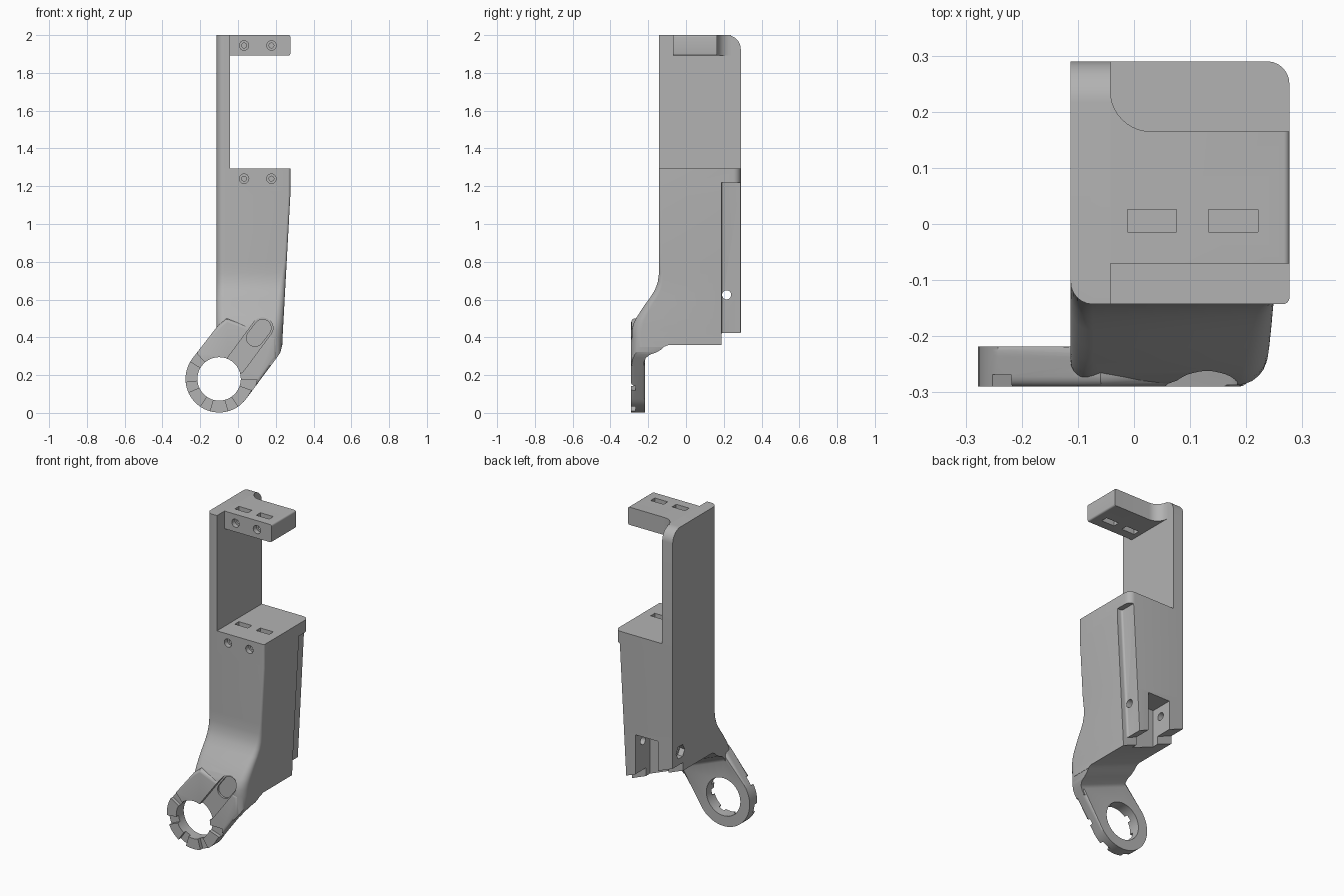
import bpy, bmesh, math
from mathutils import Vector

cube = bpy.data.objects.get("Cube")
if cube:
    bpy.data.objects.remove(cube, do_unlink=True)

grey = bpy.data.materials.new("plain grey")
grey.use_nodes = True
grey.diffuse_color = (0.45, 0.45, 0.45, 1)
grey.node_tree.nodes["Principled BSDF"].inputs["Base Color"].default_value = (0.45, 0.45, 0.45, 1)


def make(name, bm):
    bmesh.ops.recalc_face_normals(bm, faces=bm.faces)
    mesh = bpy.data.meshes.new(name)
    bm.to_mesh(mesh)
    bm.free()
    mesh.materials.append(grey)
    ob = bpy.data.objects.new(name, mesh)
    bpy.context.collection.objects.link(ob)
    return ob


def prism(name, axis, pts, a, b, bevel=None, width=0.0, segments=4):
    """Extrude a 2D outline along an axis, optionally rounding chosen edges."""
    def place(p, d):
        q = list(p)
        q.insert("xyz".index(axis), d)
        return q
    bm = bmesh.new()
    lo = [bm.verts.new(place(p, a)) for p in pts]
    hi = [bm.verts.new(place(p, b)) for p in pts]
    bm.faces.new(lo)
    bm.faces.new(hi)
    for i in range(len(pts)):
        j = (i + 1) % len(pts)
        bm.faces.new((lo[i], lo[j], hi[j], hi[i]))
    if bevel:
        edges = [e for e in bm.edges if bevel(*[v.co for v in e.verts])]
        bmesh.ops.bevel(bm, geom=edges, offset=width, segments=segments,
                        profile=0.5, affect='EDGES', clamp_overlap=True)
    return make(name, bm)


def arc(cx, cy, r, start, end, n):
    return [(cx + r * math.cos(math.radians(start + (end - start) * i / n)),
             cy + r * math.sin(math.radians(start + (end - start) * i / n)))
            for i in range(n + 1)]


def circle(cx, cy, r, n=32):
    return arc(cx, cy, r, 0, 360, n)[:-1]


def rect(x0, x1, y0, y1):
    return [(x0, y0), (x1, y0), (x1, y1), (x0, y1)]


def combine(ob, tool, op='DIFFERENCE'):
    mod = ob.modifiers.new("combine", 'BOOLEAN')
    mod.operation, mod.object, mod.solver = op, tool, 'EXACT'
    dg = bpy.context.evaluated_depsgraph_get()
    mesh = bpy.data.meshes.new_from_object(ob.evaluated_get(dg))
    ob.modifiers.clear()
    ob.data = mesh
    bpy.data.objects.remove(tool, do_unlink=True)


def lerp(table, z):
    for (z0, v0), (z1, v1) in zip(table, table[1:]):
        if z <= z1:
            return v0 + (v1 - v0) * max(0, z - z0) / (z1 - z0)
    return table[-1][1]


LEFT, INNER, RIGHT, FRONT, BACK = -0.113, -0.042, 0.277, -0.143, 0.29
SHELF, TOP = 1.295, 2.0

# Body: stacked rounded sections that taper and swell forward at the foot
front_line = [(0.25, -0.288), (0.44, -0.287), (0.47, -0.279), (0.5, -0.265), (0.57, -0.22),
              (0.61, -0.19), (0.65, -0.165), (0.69, -0.15), (0.74, FRONT), (SHELF, FRONT)]
right_line = [(0.25, 0.23), (0.33, 0.232), (1.15, RIGHT), (SHELF, RIGHT)]
corner_line = [(0.25, 0.055), (0.45, 0.055), (0.8, 0.014), (SHELF, 0.012)]
bm = bmesh.new()
rings = []
for z in (0.25, 0.4, 0.44, 0.455, 0.47, 0.5, 0.535, 0.57, 0.61, 0.65, 0.69, 0.74, 0.8, 1.15, SHELF):
    y, x, r = lerp(front_line, z), lerp(right_line, z), lerp(corner_line, z)
    outline = (arc(LEFT + 0.04, y + 0.04, 0.04, 180, 270, 6) + arc(x - r, y + r, r, 270, 360, 6)
               + arc(x - 0.04, BACK - 0.04, 0.04, 0, 90, 6) + [(LEFT, BACK)])
    rings.append([bm.verts.new((*p, z)) for p in outline])
for lo, hi in zip(rings, rings[1:]):
    for i in range(len(lo)):
        j = (i + 1) % len(lo)
        bm.faces.new((lo[i], lo[j], hi[j], hi[i]))
bm.faces.new(rings[0])
bm.faces.new(rings[-1])
body = make("bracket_body", bm)

# Sloping underside with a stepped back edge
under = prism("underside_cutter", "x",
              [(-0.222, -0.4), (-0.222, 0.25), (-0.212, 0.28), (-0.19, 0.302), (-0.16, 0.314),
               (-0.135, 0.33), (-0.115, 0.35), (-0.09, 0.36), (0.188, 0.36), (0.188, 0.41),
               (0.5, 0.41), (0.5, -0.4)], -0.4, 0.5)
for v in under.data.vertices:
    v.co.z += 0.4 * (0.235 - v.co.x)
combine(body, under)

# Angled lower right side of the foot
combine(body, prism("foot_side_cutter", "y",
                    [(-0.2, -0.245), (0.21, 0.298), (0.225, 0.322), (0.232, 0.35),
                     (0.5, 0.35), (0.5, -0.4)], -0.5, 0.5))

# Recessed strip and pocket on the back
combine(body, prism("strip_cutter", "y", [(0.245, 1.22), (0.5, 1.22), (0.5, 0.2), (0.19, 0.2)],
                    0.188, 0.5, lambda p, q: p.x < 0.3 and q.x < 0.3 and p.y < 0.2 and q.y < 0.2, 0.012))
combine(body, prism("pocket_cutter", "z", rect(-0.012, 0.14, 0.15, 0.5), 0.2, 0.69))
combine(body, prism("cross_hole", "x", circle(0.215, 0.625, 0.024), -0.5, 0.5))
combine(body, prism("cross_hole_recess", "x", circle(0.215, 0.625, 0.042, 6), -0.5, -0.08))

# Ring plate: slanted strap ending in a round eye
CX, CZ, R = -0.1, 0.18, 0.178
strap = arc(CX, CZ, R, 143, 323, 32) + [(0.205, 0.292), (0.2, 0.4), (-0.06, 0.5), (-0.108, 0.46)]
plate = prism("ring_plate", "y", strap, -0.29, -0.218,
              lambda p, q: abs(p.y - q.y) < 0.001, 0.018)
combine(body, plate, 'UNION')
combine(body, prism("eye_cutter", "y", circle(CX, CZ, 0.115, 40), -0.5, -0.1))

# Slanted channel from the eye up into the swelling
along = Vector((0.6, 0.795))
start, end = Vector((-0.01, 0.26)), Vector((0.13, 0.45))
channel = arc(end.x, end.y, 0.055, -37, 143, 14) + arc(start.x, start.y, 0.055, 143, 323, 14)
combine(body, prism("channel_cutter", "y", channel, -0.5, -0.262))
combine(body, prism("channel_seat", "y",
                    arc(end.x, end.y, 0.045, -37, 143, 12)
                    + arc(end.x - 0.04, end.y - 0.053, 0.045, 143, 323, 12), -0.5, -0.25))

# Shallow radial notches on the front of the ring
for angle in (140, 195, 245, 295, 350):
    notch = [(CX + r * math.cos(math.radians(angle + d)), CZ + r * math.sin(math.radians(angle + d)))
             for r, d in ((0.09, -9), (0.2, -9), (0.2, 9), (0.09, 9))]
    combine(body, prism("notch_cutter", "y", notch, -0.5, -0.268))

# Upright wall with rounded back top corner and front edge
wall = prism("upright_wall", "x",
             [(FRONT, SHELF), (BACK, SHELF)] + arc(BACK - 0.075, TOP - 0.075, 0.075, 0, 90, 10)
             + [(FRONT, TOP)], LEFT, INNER,
             lambda p, q: max(p.x, q.x) < LEFT + 0.01 and max(p.y, q.y) < FRONT + 0.01, 0.04, 6)

# Top arm blending into the wall
arm = prism("top_arm", "z",
            [(INNER, -0.07), (RIGHT, -0.07), (RIGHT, 0.165)] + arc(0.03, 0.237, 0.072, 270, 180, 10),
            1.892, TOP,
            lambda p, q: min(p.x, q.x) > 0.27 and abs(p.z - q.z) < 0.01, 0.01)

# Strap slots and screw holes in both shelves
for ob, z, face, bottom in ((body, 1.24, FRONT, 1.2), (arm, 1.945, -0.07, 1.8)):
    for x in (0.032, 0.177):
        combine(ob, prism("slot_cutter", "z", rect(x - 0.044, x + 0.044, -0.014, 0.026), bottom, 2.1 if ob == arm else 1.4))
        combine(ob, prism("screw_recess", "y", circle(x, z, 0.025, 24), -0.3, face + 0.03))
        combine(ob, prism("screw_hole", "y", circle(x, z, 0.013, 16), -0.3, 0.0))

# Smooth rounded surfaces, keep edges sharp
bpy.ops.object.select_all(action='DESELECT')
for ob in (body, wall, arm):
    ob.select_set(True)
    bpy.context.view_layer.objects.active = ob
bpy.ops.object.shade_smooth_by_angle(angle=math.radians(30))
